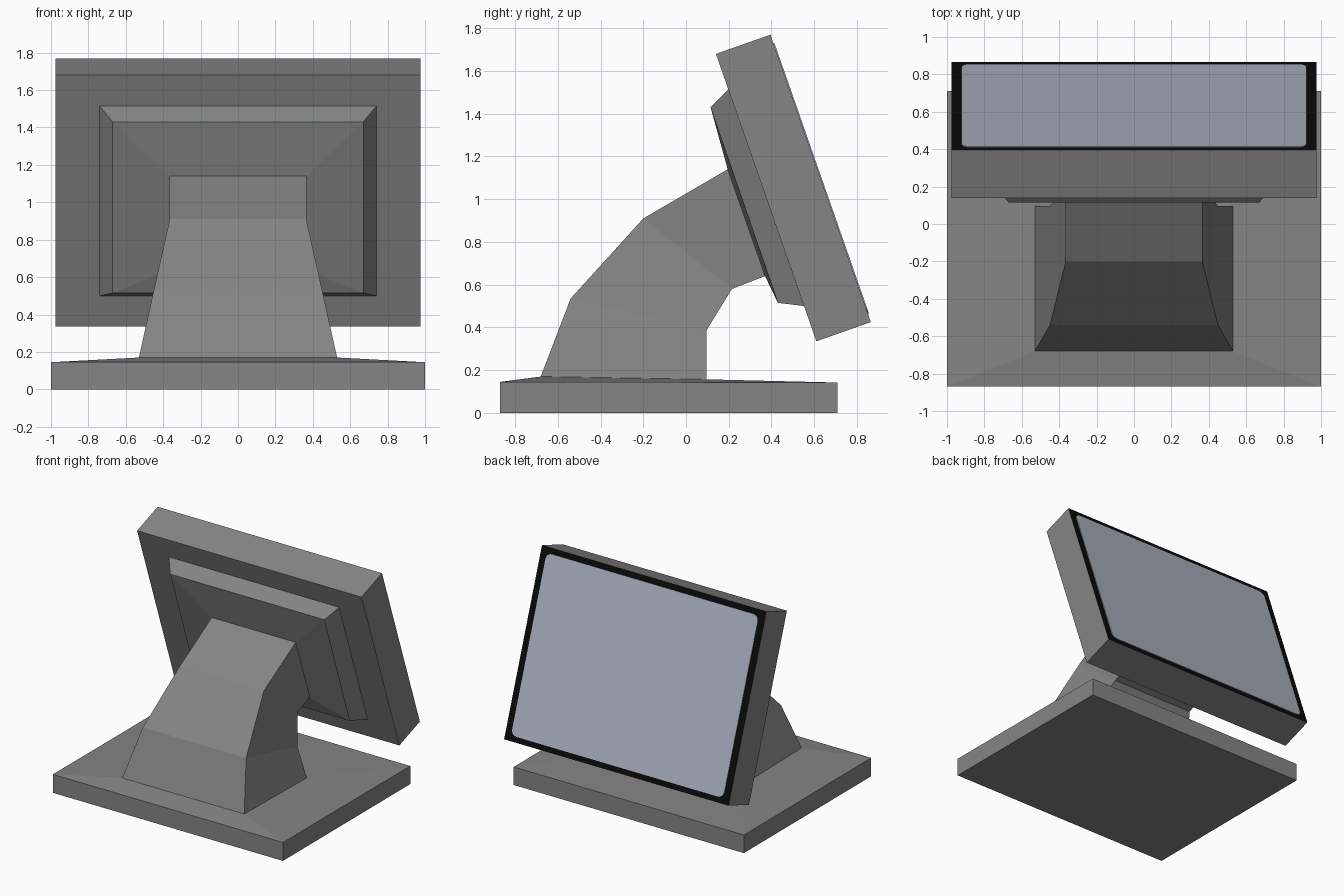
import bpy, bmesh
from mathutils import Vector

if "Cube" in bpy.data.objects:
    bpy.data.objects.remove(bpy.data.objects["Cube"])


def material(name, rgb):
    m = bpy.data.materials.new(name)
    m.diffuse_color = (*rgb, 1)
    m.use_nodes = True
    m.node_tree.nodes["Principled BSDF"].inputs["Base Color"].default_value = m.diffuse_color
    return m


GREY = material("casing grey", (0.23, 0.235, 0.23))
BLACK = material("bezel black", (0.003, 0.003, 0.003))
GLASS = material("display blue grey", (0.40, 0.44, 0.52))


def loft(name, sections, mats, cap_start=True, cap_end=True, corner=0.0):
    """Skin rectangular sections given as (half width, (y, z), (y, z))."""
    bm = bmesh.new()
    rings = [[bm.verts.new((x, *p)) for x, p in ((-w, a), (w, a), (w, b), (-w, b))]
             for w, a, b in sections]
    struts = []
    for r, s in zip(rings, rings[1:]):
        for i in range(4):
            j = (i + 1) % 4
            bm.faces.new((r[i], r[j], s[j], s[i]))
            struts.append(bm.edges.get((r[i], s[i])))
    if cap_start:
        bm.faces.new(rings[0][::-1])
    if cap_end:
        # the end cap takes the last material
        bm.faces.new(rings[-1]).material_index = len(mats) - 1
    if corner:
        bmesh.ops.bevel(bm, geom=struts, offset=corner, segments=4,
                        profile=0.5, affect='EDGES')
    bmesh.ops.recalc_face_normals(bm, faces=bm.faces[:])
    me = bpy.data.meshes.new(name)
    bm.to_mesh(me)
    bm.free()
    for m in mats:
        me.materials.append(m)
    ob = bpy.data.objects.new(name, me)
    bpy.context.collection.objects.link(ob)
    return ob


# Shared joints between parts
foot = (0.53, (-0.68, 0.17), (0.095, 0.157))
head = (0.365, (0.195, 1.14), (0.37, 0.64))

# Base slab with a gently rising top
loft("base", [(1.0, (-0.87, 0), (0.71, 0)),
              (1.0, (-0.87, 0.145), (0.71, 0.142)), foot], [GREY], cap_end=False)

# Bent, tapering neck
loft("neck", [foot,
              (0.449, (-0.54, 0.535), (0.095, 0.385)),
              (0.365, (-0.20, 0.91), (0.215, 0.58)),
              head], [GREY], cap_start=False, cap_end=False)

# Stepped housing between neck and monitor
loft("rear_housing", [head,
                      (0.67, (0.115, 1.43), (0.43, 0.515)),
                      (0.74, (0.198, 1.515), (0.552, 0.50))],
     [GREY], cap_start=False, cap_end=False)

# Tilted monitor, black on the display side
top, bottom = Vector((0.395, 1.77)), Vector((0.865, 0.425))
loft("monitor", [(0.975, (0.14, 1.68), (0.61, 0.335)),
                 (0.975, top, bottom)], [GREY, BLACK])

# Thin display panel with rounded corners
down = (bottom - top).normalized()
out = Vector((-down.y, down.x))
a, b = top + down * 0.042, bottom - down * 0.042
loft("display", [(0.922, a, b), (0.922, a + out * 0.005, b + out * 0.005)],
     [GLASS], corner=0.045)
